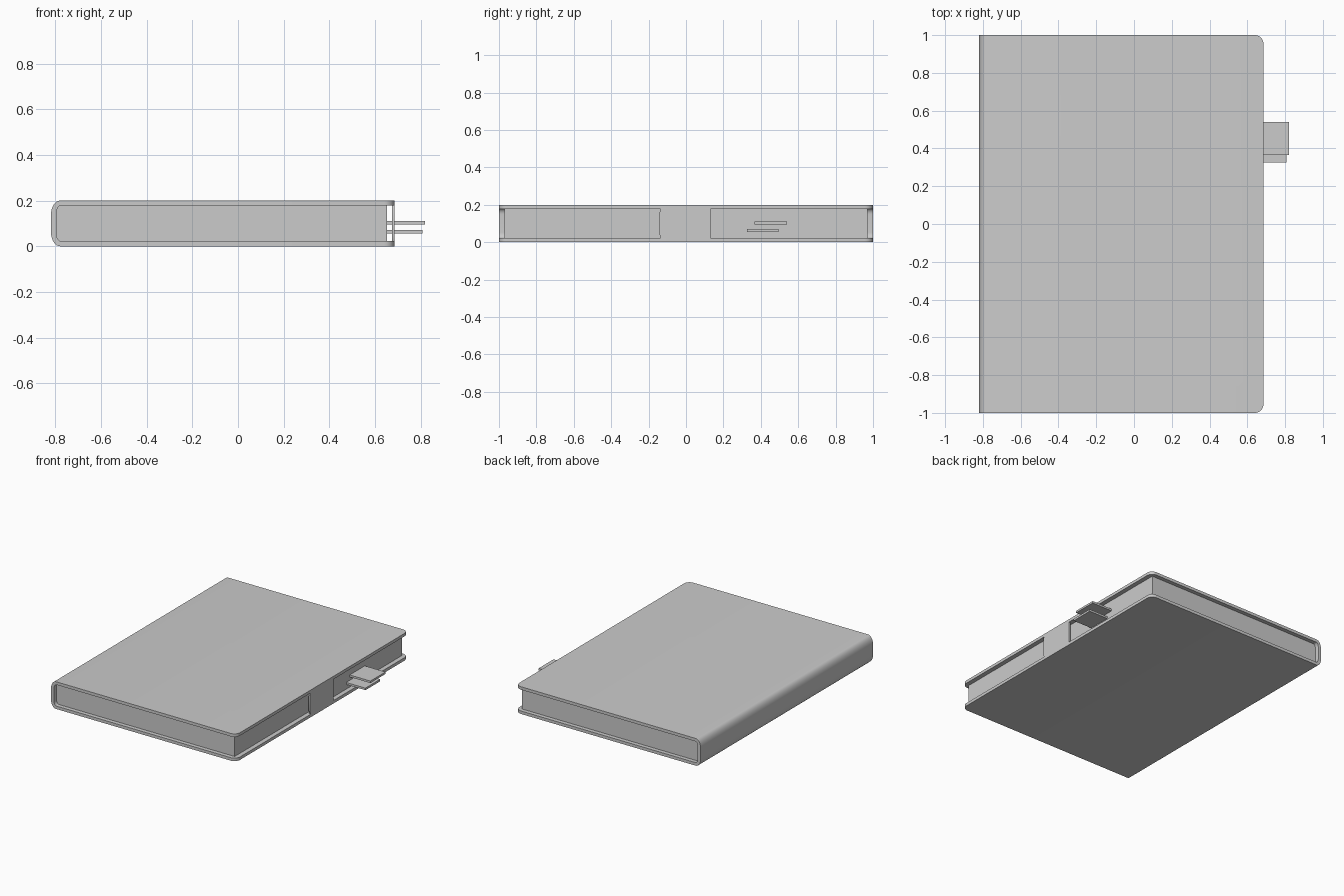
import bpy, bmesh
from mathutils import Vector
from math import cos, sin, pi

if "Cube" in bpy.data.objects:
    bpy.data.objects.remove(bpy.data.objects["Cube"])

GREY = bpy.data.materials.new("plain grey")
GREY.use_nodes = True
GREY.diffuse_color = (0.6, 0.6, 0.6, 1)
GREY.node_tree.nodes["Principled BSDF"].inputs["Base Color"].default_value = GREY.diffuse_color

HEIGHT = 0.2
BOARD = 0.022
SPINE_X, EDGE_X = -0.82, 0.685


def spine_curve(x, inset, rx, rz, steps=8):
    """Rounded spine from bottom to top, listed as (x, z) points."""
    low, high = inset, HEIGHT - inset
    arc = [(i / steps) * pi / 2 for i in range(steps + 1)]
    bottom = [(x + rx - rx * sin(a), low + rz - rz * cos(a)) for a in arc]
    top = [(px, low + high - pz) for px, pz in reversed(bottom)]
    return bottom + top


def prism(name, points, to_vector, sweep, corner_x=None, radius=0.045):
    """Extrude a flat outline; optionally round the outer upright edges."""
    bm = bmesh.new()
    face = bm.faces.new([bm.verts.new(to_vector(*p)) for p in points])
    new = bmesh.ops.extrude_face_region(bm, geom=[face])["geom"]
    bmesh.ops.translate(bm, vec=Vector(sweep),
                        verts=[v for v in new if isinstance(v, bmesh.types.BMVert)])
    if corner_x is not None:
        edges = [e for e in bm.edges
                 if all(abs(v.co.x - corner_x) < 1e-4 for v in e.verts)
                 and abs(e.verts[0].co.z - e.verts[1].co.z) > 0.005]
        bmesh.ops.bevel(bm, geom=edges, offset=radius, segments=8,
                        profile=0.5, affect='EDGES')
    bmesh.ops.recalc_face_normals(bm, faces=bm.faces)
    mesh = bpy.data.meshes.new(name)
    bm.to_mesh(mesh)
    bm.free()
    mesh.materials.append(GREY)
    obj = bpy.data.objects.new(name, mesh)
    bpy.context.collection.objects.link(obj)
    bpy.ops.object.select_all(action='DESELECT')
    obj.select_set(True)
    bpy.context.view_layer.objects.active = obj
    bpy.ops.object.shade_smooth_by_angle()
    return obj


# Cover: one wrapped board with a rounded spine
outer = spine_curve(SPINE_X, 0, 0.04, 0.065)
inner = spine_curve(SPINE_X + 0.025, BOARD, 0.02, 0.03)
cover = ([(EDGE_X, 0)] + outer + [(EDGE_X, HEIGHT), (EDGE_X, HEIGHT - BOARD)]
         + inner[::-1] + [(EDGE_X, BOARD)])
prism("cover", cover, lambda x, z: (x, -1, z), (0, 2, 0), corner_x=EDGE_X)

# Page block, set back from the cover on three sides
pages = [(0.652, BOARD)] + inner + [(0.652, HEIGHT - BOARD)]
prism("page_block", pages, lambda x, z: (x, -0.97, z), (0, 1.94, 0))

# Closing flap joining both boards, flared at one end
flap = [(-0.135, BOARD), (0.13, BOARD), (0.13, HEIGHT - BOARD),
        (-0.135, HEIGHT - BOARD), (-0.142, 0.155), (-0.142, 0.045)]
prism("closing_flap", flap, lambda y, z: (0.674, y, z), (EDGE_X - 0.674, 0, 0))

# Two ribbon tabs poking out of the pages
for name, y0, y1, z, tip in (("upper_tab", 0.365, 0.54, 0.096, 0.82),
                             ("lower_tab", 0.325, 0.495, 0.056, 0.808)):
    outline = [(0.6, y0), (tip, y0), (tip, y1), (0.6, y1)]
    prism(name, outline, lambda x, y: (x, y, z), (0, 0, 0.015))
